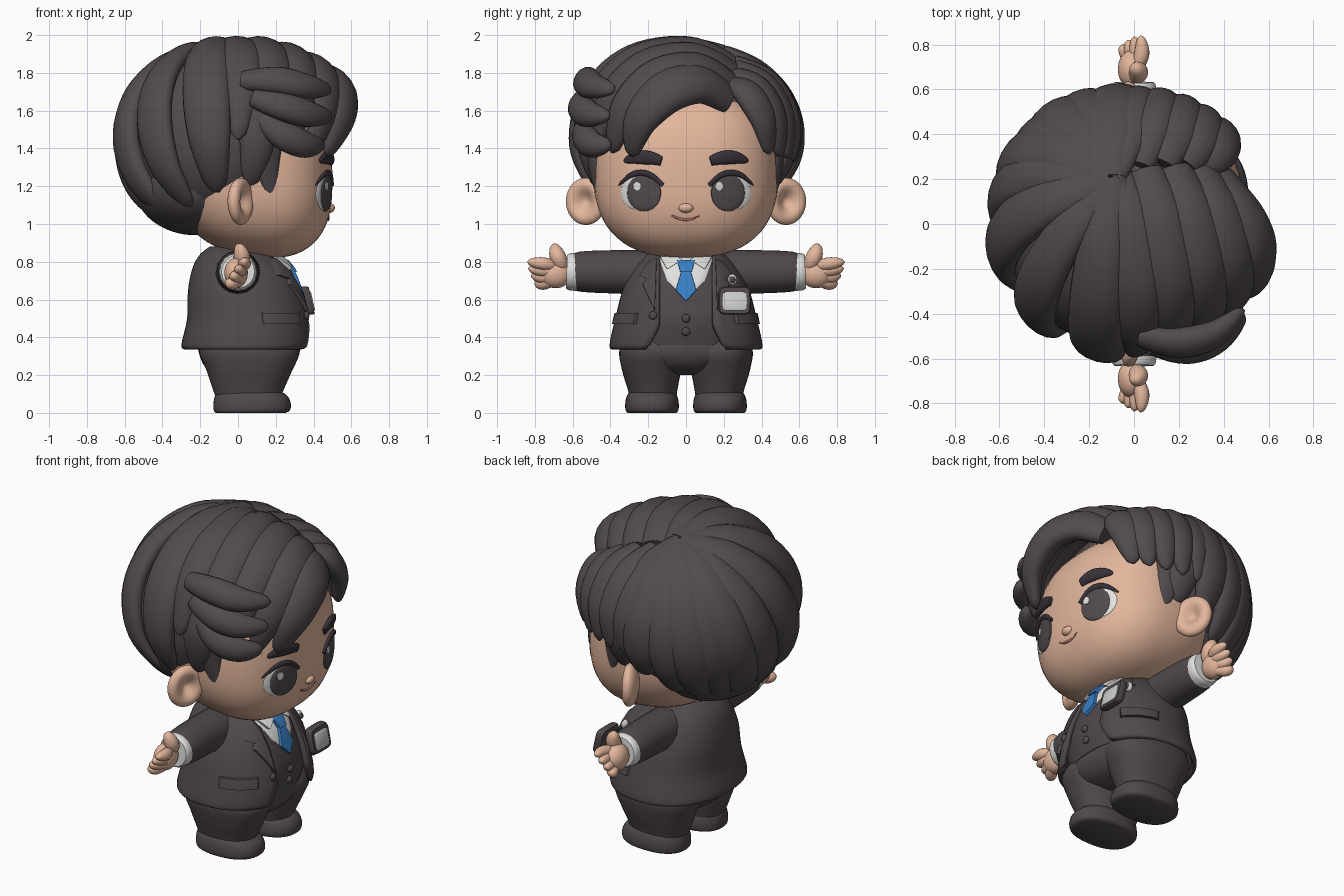
import bpy, bmesh, math
from math import sin, cos, pi, radians
from mathutils import Vector
from mathutils.bvhtree import BVHTree

if "Cube" in bpy.data.objects:
    bpy.data.objects.remove(bpy.data.objects["Cube"])


def material(name, *rgb):
    m = bpy.data.materials.new(name)
    m.use_nodes = True
    m.diffuse_color = (*rgb, 1)
    m.node_tree.nodes["Principled BSDF"].inputs["Base Color"].default_value = (*rgb, 1)
    return m


HAIR = material("dark brown hair", .085, .07, .076)
SUIT = material("charcoal suit", .08, .065, .07)
SKIN = material("skin", .77, .47, .335)
WHITE = material("shirt white", .75, .75, .73)
BLUE = material("tie blue", .04, .21, .55)
LASH = material("lash and brow", .04, .032, .042)
LIP = material("mouth brown", .4, .17, .12)
CARD = material("card grey", .6, .6, .6)


def build(name, verts, faces, mat):
    me = bpy.data.meshes.new(name)
    me.from_pydata([tuple(v) for v in verts], [], faces)
    bm = bmesh.new()
    bm.from_mesh(me)
    bmesh.ops.recalc_face_normals(bm, faces=bm.faces)
    bm.to_mesh(me)
    bm.free()
    me.materials.append(mat)
    ob = bpy.data.objects.new(name, me)
    bpy.context.collection.objects.link(ob)
    bpy.ops.object.select_all(action="DESELECT")
    ob.select_set(True)
    bpy.context.view_layer.objects.active = ob
    bpy.ops.object.shade_smooth_by_angle(angle=radians(50))
    return ob


def skin_rows(name, rows, mat, closed=True):
    n = len(rows[0])
    faces = [(i * n + j, i * n + (j + 1) % n, (i + 1) * n + (j + 1) % n, (i + 1) * n + j)
             for i in range(len(rows) - 1) for j in range(n if closed else n - 1)]
    if closed:
        faces += [tuple(range(n))[::-1], tuple(range((len(rows) - 1) * n, len(rows) * n))]
    return build(name, [v for r in rows for v in r], faces, mat)


def spline(pts, k=6):
    P = [Vector(p) for p in pts]
    out = []
    for i in range(len(P) - 1):
        a, b, c, d = P[max(i - 1, 0)], P[i], P[i + 1], P[min(i + 2, len(P) - 1)]
        for j in range(k):
            t = j / k
            out.append((b * 2 + (c - a) * t + (a * 2 - b * 5 + c * 4 - d) * t ** 2
                        + (b * 3 - a - c * 3 + d) * t ** 3) * .5)
    return out + [P[-1]]


def spow(v, e):
    return math.copysign(abs(v) ** e, v)


def loft(name, rows, mat, e=.85, gap=None):
    """Horizontal oval sections (z, cx, cy, rx, ry); gap(z) opens the front."""
    rings, n = [], 48
    for z, cx, cy, rx, ry in spline(rows, 5):
        a0 = math.asin(min(1, gap(z) / ry)) if gap else 0
        angs = [a0 + (2 * pi - 2 * a0) * j / (n - 1 if gap else n) for j in range(n)]
        rings.append([Vector((cx + rx * spow(cos(a), e), cy + ry * spow(sin(a), e), z)) for a in angs])
    return skin_rows(name, rings, mat, gap is None)


def rounded(t):
    return (.65 + .35 * sin(pi * min(1, t * 1.1))) * max(.02, 1 - t ** 7) ** .5


def sweep(name, pts, width, mat, flat=1., ref=(0, 0, 1.4), shape=rounded):
    """Oval tube along a path, its flat side turned away from ref."""
    path = spline(pts)
    m = len(path) - 1
    rows = []
    for i, p in enumerate(path):
        T = (path[min(i + 1, m)] - path[max(i - 1, 0)]).normalized()
        N = p - Vector(ref)
        N = (N - T * N.dot(T)).normalized()
        B = T.cross(N)
        r = width * shape(i / m)
        rows.append([p + B * r * cos(a) + N * r * flat * sin(a) for a in (2 * pi * j / 16 for j in range(16))])
    return skin_rows(name, rows, mat)


def ball(name, c, r, mat, e=1., warp=None, turn=0):
    rows = []
    for i in range(1, 32):
        f = -pi / 2 + pi * i / 32
        row = []
        for j in range(48):
            a = 2 * pi * j / 48
            v = Vector((r[0] * spow(cos(f), e) * spow(cos(a), e),
                        r[1] * spow(cos(f), e) * spow(sin(a), e), r[2] * spow(sin(f), e)))
            if warp:
                v = warp(v)
            row.append(Vector(c) + Vector((v.x * cos(turn) - v.y * sin(turn), v.x * sin(turn) + v.y * cos(turn), v.z)))
        rows.append(row)
    return skin_rows(name, rows, mat)


def tree(ob):
    return BVHTree.FromPolygons([v.co for v in ob.data.vertices], [p.vertices for p in ob.data.polygons])


def project(bvh, u, z, lift=0, ang=0):
    d = Vector((cos(ang), sin(ang), 0))
    o = d * 3 + Vector((-sin(ang), cos(ang), 0)) * u + Vector((0, 0, z))
    hit = bvh.ray_cast(o, -d, 3)[0]
    return (hit if hit else o - d * 2.7) + d * lift


def patch(name, bvh, outline, mat, lift=.008, ang=0):
    """Thin plate laid on a surface; outline in (sideways, height)."""
    pts = []
    for i, p in enumerate(outline):
        q = outline[(i + 1) % len(outline)]
        pts += [Vector(p).lerp(Vector(q), t / 4) for t in range(4)]
    mid = sum(pts, Vector((0, 0))) / len(pts)
    rows = [[project(bvh, *mid.lerp(p, s), h, ang) for p in pts]
            for s, h in ((.02, lift), (.25, lift), (.5, lift), (.75, lift), (.97, lift), (1, lift * .6), (1, -.015))]
    return skin_rows(name, rows, mat)


def oval(y, z, ry, rz, e=1, n=24):
    return [(y + ry * spow(cos(2 * pi * i / n), e), z + rz * spow(sin(2 * pi * i / n), e)) for i in range(n)]


def slab(name, x, thick, y, z, ry, rz, mat):
    """Rounded upright card, leaning back."""
    rows = [[Vector((x + dx - .22 * (q - z), p, q)) for p, q in oval(y, z, ry * k, rz * k, .35)]
            for dx, k in ((0, .93), (thick * .25, 1), (thick * .75, 1), (thick, .93))]
    return skin_rows(name, rows, mat)


def arch(y, z, half, rise, lift, s=1):
    """Path across the face, bowed by rise."""
    return [project(face, s * (y + half * t), z + rise * (1 - t * t), lift) for t in (-1, -.5, 0, .5, 1)]


# Head, with the jaw dropping toward the face
head = ball("head", (.07, 0, 1.28), (.43, .49, .45), SKIN, .8,
            lambda v: Vector((v.x, v.y, v.z - .14 * v.x * min(1, max(0, .2 - v.z) * 4))))
face = tree(head)
ball("nose", project(face, 0, 1.085, -.008), (.03, .04, .026), SKIN)
sweep("mouth", arch(0, 1.045, .075, -.022, .001), .007, LIP)


def hollow(v):
    q = (v.y / .11) ** 2 + (v.z / .125) ** 2
    return Vector((v.x - (.07 * math.exp(-4 * q) if v.x > 0 else 0), v.y, v.z))


for s, side in ((1, "left"), (-1, "right")):
    patch(side + "_eye_white", face, oval(s * .245, 1.165, .1, .092), WHITE, .004)
    patch(side + "_iris", face, oval(s * .222, 1.165, .09, .098), HAIR)
    patch(side + "_eye_glint", face, oval(s * .218 - .042, 1.2, .02, .023), WHITE, .012)
    sweep(side + "_lash", arch(.24, 1.205, .118, .066, .006, s), .017, LASH, .7)
    sweep(side + "_brow", arch(.23, 1.333, .1, .02, .008, s), .037, LASH, .5)
    ball(side + "_ear", (.015, s * .53, 1.12), (.055, .115, .125), SKIN, 1, hollow, s * .45)

# Hair base, nape layer and locks radiating from the crown
C, R = Vector((-.08, 0, 1.43)), Vector((.52, .56, .51))
ball("hair_base", C, R * .96, HAIR)
ball("hair_nape", (-.22, 0, 1.2), (.33, .43, .26), HAIR)
crown = Vector((-.05, .36, .93)).normalized()
for i in range(11):
    az = radians(68 + 22 * i)
    low = -.45 - .4 * max(0, -cos(az)) ** .7
    end = Vector((cos(az) * (1 - low * low) ** .5, sin(az) * (1 - low * low) ** .5, low))
    pts = [C + Vector([a * b for a, b in zip(crown.slerp(end, t / 5), R)]) for t in range(6)]
    sweep(f"back_lock_{i + 1}", pts, .12 + .014 * (i % 2), HAIR, .55,
          shape=lambda t: (.4 + .6 * sin(pi * (.08 + .72 * t))) * max(.02, 1 - t ** 6) ** .5)


def lock_family(name, count, width, flat, bulge, first, last):
    """Locks blended between two guide paths, the middle ones pushed outward."""
    for i in range(count):
        t = i / (count - 1)
        pts = [Vector(a).lerp(Vector(b), t) for a, b in zip(first, last)]
        pts = [p + (p - C).normalized() * bulge * 4 * t * (1 - t) for p in pts]
        sweep(f"{name}_{i + 1}", pts, width, HAIR, flat)


# Fringe swept from the parting to the right, short locks to the left, side curls
lock_family("fringe_lock", 5, .125, .65, .06,
            [(.38, .22, 1.66), (.47, .07, 1.74), (.54, -.1, 1.7), (.54, -.24, 1.55), (.47, -.29, 1.36)],
            [(-.08, .21, 1.86), (-.02, 0, 1.92), (.02, -.28, 1.87), (.02, -.48, 1.71), (0, -.58, 1.45)])
lock_family("left_lock", 5, .095, .65, .04,
            [(.31, .25, 1.74), (.38, .33, 1.69), (.4, .41, 1.55), (.37, .44, 1.37)],
            [(-.08, .24, 1.86), (-.02, .44, 1.75), (.02, .56, 1.55), (.02, .57, 1.33)])
lock_family("right_curl", 3, .08, .8, .03,
            [(.02, -.5, 1.76), (.2, -.53, 1.76), (.36, -.49, 1.73), (.49, -.38, 1.71)],
            [(.12, -.52, 1.56), (.24, -.54, 1.47), (.36, -.49, 1.42), (.45, -.4, 1.42)])

# Waistcoat, shirt and tie
vest = loft("waistcoat", [(.36, .04, 0, .29, .33), (.5, .05, 0, .305, .34), (.65, .035, 0, .285, .3),
                          (.78, .02, 0, .24, .24), (.88, 0, 0, .15, .15)], SUIT)
chest = tree(vest)
patch("shirt", chest, [(-.15, .84), (.15, .84), (.1, .7), (0, .6), (-.1, .7)], WHITE, .006)
patch("tie", chest, [(-.025, .75), (.025, .75), (.055, .65), (0, .59), (-.055, .65)], BLUE, .022)
patch("tie_knot", chest, [(-.048, .81), (.048, .81), (.03, .745), (-.03, .745)], BLUE, .032)
for i in range(2):
    ball(f"waistcoat_button_{i + 1}", project(chest, 0, .5 - .07 * i, .005), (.015, .022, .022), SUIT)

# Open jacket
coat = loft("jacket", [(.335, .045, 0, .325, .39), (.36, .05, 0, .35, .405), (.5, .06, 0, .33, .375),
                       (.65, .04, 0, .305, .335), (.77, .02, 0, .26, .275), (.84, 0, 0, .2, .21), (.88, 0, 0, .15, .15)],
            SUIT, .88, lambda z: .13 + .5 * max(0, .46 - z))
shell = tree(coat)
cloth = coat.modifiers.new("cloth", "SOLIDIFY")
cloth.thickness = .03
cloth.offset = -1
ball("jacket_button", project(shell, -.175, .515, .004), (.015, .022, .022), SUIT)

behind = (-9, 0, .7)
for s, side in ((1, "left"), (-1, "right")):
    # Lapel, collar, pocket and sideburn
    patch(side + "_lapel", shell, [(s * y, z) for y, z in
          ((.165, .54), (.155, .82), (.2, .8), (.25, .73), (.21, .71), (.23, .68))], SUIT, .02)
    patch(side + "_shirt_collar", chest, [(s * y, z) for y, z in
          ((.02, .81), (.06, .84), (.14, .83), (.1, .76))], WHITE, .03)
    patch(side + "_pocket_flap", shell, [(-.11, .47), (.11, .47), (.11, .53), (-.11, .53)], SUIT, .02, s * .95)
    sweep(side + "_sideburn", [(.12, s * .47, 1.6), (.14, s * .5, 1.42), (.16, s * .485, 1.27), (.19, s * .455, 1.12)],
          .14, HAIR, .35, shape=lambda t: 1 - .88 * t)

    # Sleeve, cuff and hand
    sweep(side + "_sleeve", [(0, s * .15, .73), (0, s * .3, .745), (0, s * .6, .748)], .125, SUIT, 1, behind,
          lambda t: (1 - .13 * t) * (1 - .12 * t ** 12))
    sweep(side + "_cuff", [(0, s * .55, .745), (0, s * .632, .748)], .1, WHITE, 1, behind, lambda t: 1 - .12 * t ** 6)
    ball(side + "_palm", (-.01, s * .69, .74), (.062, .085, .08), SKIN)
    for i in range(4):
        z = .79 - .035 * i
        sweep(f"{side}_finger_{i + 1}", [(.01, s * .69, .75 + (z - .75) * .7), (.035 - .022 * i, s * .76, z),
              (.03 - .03 * i, s * (.84 - .005 * i * i), z + .01)], .034, SKIN, 1, behind)
    sweep(side + "_thumb", [(.01, s * .65, .77), (.02, s * .68, .83), (0, s * .7, .895)], .043, SKIN, 1, behind)

    # Trouser leg and shoe
    loft(side + "_leg", [(.09, .055, s * .175, .175, .125), (.13, .055, s * .177, .19, .133), (.22, .06, s * .182, .225, .155),
                         (.32, .06, s * .182, .265, .172), (.4, .05, s * .17, .24, .16)], SUIT)
    loft(side + "_shoe", [(z, .03 + .045 * k ** 2, s * .18, .205 * k, .142 * k) for z, k in
         ((0, .9), (.012, .98), (.045, 1), (.085, .95), (.112, .82), (.125, .6))], SUIT)
loft("trouser_seat", [(.2, .05, 0, .12, .1), (.235, .055, 0, .22, .22), (.31, .06, 0, .265, .33), (.4, .05, 0, .27, .33)], SUIT)

# Name badge hung from the left lapel
slab("badge_holder", .345, .045, .258, .595, .086, .075, SUIT)
slab("badge_card", .385, .012, .258, .592, .064, .05, CARD)
ball("badge_clip", project(shell, .245, .705, .015), (.02, .025, .03), CARD)
ball("badge_clip_stud", project(shell, .245, .705, .03), (.014, .016, .018), SUIT)
